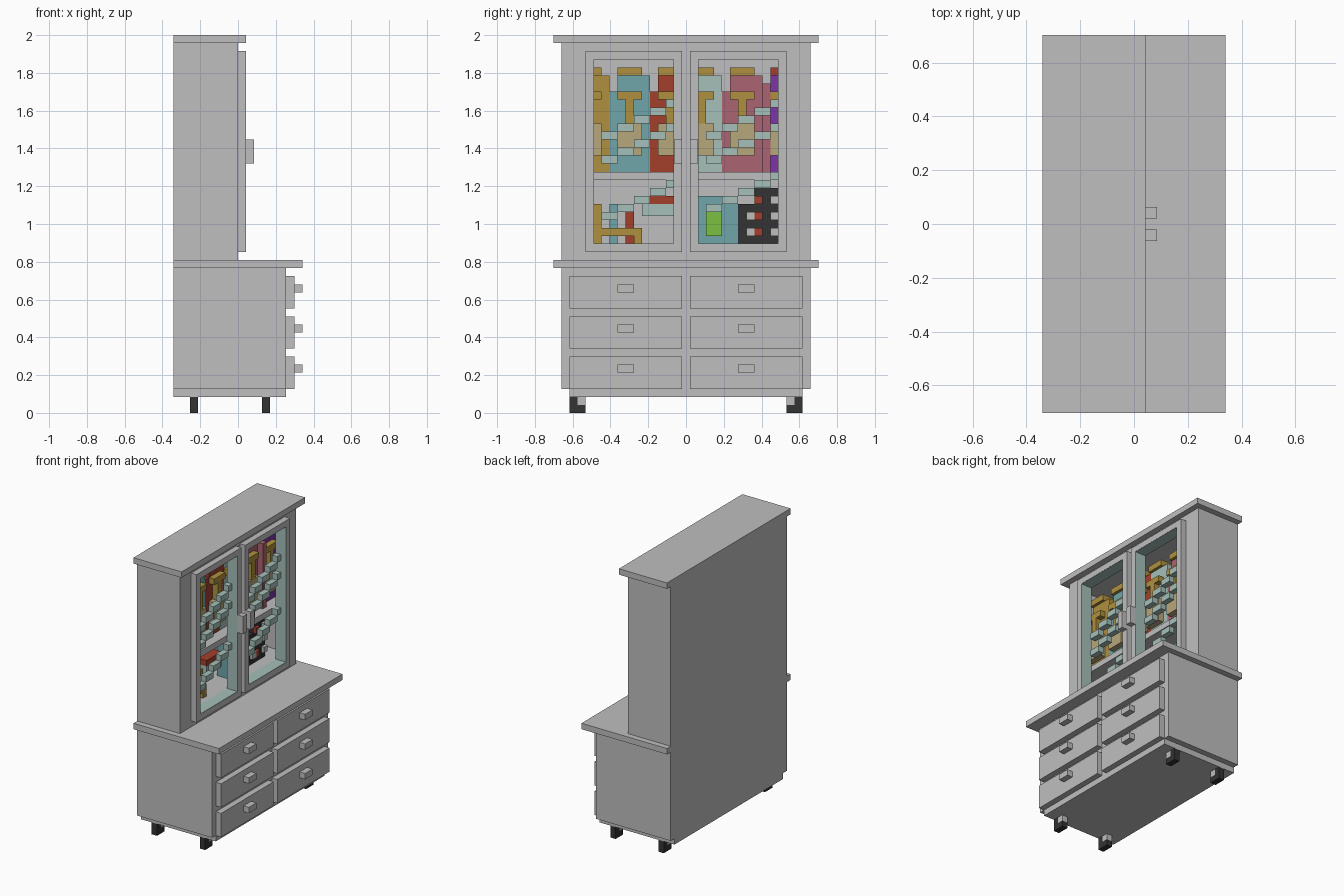
import bpy
import bmesh

cube = bpy.data.objects.get("Cube")
if cube:
    bpy.data.objects.remove(cube, do_unlink=True)

U = 2 / 47  # one block of the modelling grid

COLORS = {
    "grey": (.52, .52, .53), "pale_glass": (.38, .53, .49),
    "gold": (.43, .28, .05), "teal": (.16, .38, .41),
    "red": (.37, .05, .025), "tan": (.47, .39, .2),
    "pink": (.41, .13, .17), "purple": (.2, .035, .38),
    "charcoal": (.033, .033, .033), "green": (.2, .53, .055),
}
MATS = {}
for label, rgb in COLORS.items():
    m = bpy.data.materials.new(label)
    m.use_nodes = True
    m.diffuse_color = (*rgb, 1)
    bsdf = m.node_tree.nodes["Principled BSDF"]
    bsdf.inputs["Base Color"].default_value = (*rgb, 1)
    bsdf.inputs["Roughness"].default_value = .8
    MATS[label] = m


def part(name, color, *boxes):
    """One object from boxes given as (x0, x1, y0, y1, z0, z1) in blocks."""
    bm = bmesh.new()
    for x0, x1, y0, y1, z0, z1 in boxes:
        verts = bmesh.ops.create_cube(bm, size=1)["verts"]
        for v in verts:
            v.co.x = (x1 if v.co.x > 0 else x0) * U
            v.co.y = (y1 if v.co.y > 0 else y0) * U
            v.co.z = (z1 if v.co.z > 0 else z0) * U
    mesh = bpy.data.meshes.new(name)
    bm.to_mesh(mesh)
    bm.free()
    mesh.materials.append(MATS[color])
    obj = bpy.data.objects.new(name, mesh)
    bpy.context.collection.objects.link(obj)
    return obj


def frame(name, color, x0, x1, y0, y1, z0, z1, w):
    """Rectangular frame of border width w around an opening."""
    return part(name, color,
                (x0, x1, y0, y0 + w, z0, z1), (x0, x1, y1 - w, y1, z0, z1),
                (x0, x1, y0 + w, y1 - w, z0, z0 + w),
                (x0, x1, y0 + w, y1 - w, z1 - w, z1))


# Lower chest and tops
part("base_plinth", "grey", (-8, 6, -14.5, 14.5, 2, 3))
part("lower_chest", "grey", (-8, 6, -15.5, 15.5, 3, 18))
part("counter_top", "grey", (-8, 8, -16.5, 16.5, 18, 19))
part("crown_board", "grey", (-8, 1, -16.5, 16.5, 46, 47))

# Hollow upper cupboard
part("cupboard_back", "grey", (-8, -7, -15.5, 15.5, 19, 46))
for side, y in (("right", -15.5), ("left", 14.5)):
    part(side + "_cupboard_wall", "grey", (-7, 0, y, y + 1, 19, 46))
part("cupboard_floor", "grey", (-7, 0, -14.5, 14.5, 19, 21))
part("cupboard_ceiling", "grey", (-7, 0, -14.5, 14.5, 45, 46))
part("cupboard_shelf", "grey", (-7, -1, -14.5, 14.5, 29, 30))
part("cupboard_face_frame", "grey",
     (-1, 0, -14.5, -11.5, 21, 45), (-1, 0, 11.5, 14.5, 21, 45),
     (-1, 0, -1.5, 1.5, 21, 45),
     (-1, 0, -11.5, -1.5, 44, 45), (-1, 0, 1.5, 11.5, 44, 45))

# Doors, drawers and feet on both halves
for side, y in (("right", -12.5), ("left", .5)):
    frame(side + "_door_frame", "grey", 0, 1, y, y + 12, 20, 45, 1)
    frame(side + "_glass_edge", "pale_glass",
          -1, .98, y + 1, y + 11, 21, 44, .06)
    # Stepped glints across the glass
    first = 24 if side == "right" else 25
    steps = []
    for base in (first, 31, 34):
        for k in range(5):
            a = y + 2 + 2 * k
            steps.append((-1, 0, a, min(a + 2, y + 11), base + k, base + k + 1))
    part(side + "_glass_glints", "pale_glass", *steps)

    s = -1 if side == "right" else 1
    a, b = sorted((s * .5, s * 1.5))
    part(side + "_door_handle", "grey", (1, 2, a, b, 31, 34))
    a, b = sorted((s * .5, s * 14.5))
    c, d = sorted((s * 6.5, s * 8.5))
    for i, z in enumerate((3, 8, 13)):
        part(f"{side}_drawer_{i + 1}", "grey", (6, 7, a, b, z, z + 4))
        part(f"{side}_drawer_handle_{i + 1}", "grey", (7, 8, c, d, z + 2, z + 3))

    a, b = sorted((s * 12.5, s * 14.5))
    c, d = sorted((s * 13.5, s * 14.5))
    e, f = sorted((s * 12.5, s * 13.5))
    for end, x in (("back", -6), ("front", 3)):
        part(f"{side}_{end}_foot", "charcoal",
             (x, x + 1, a, b, 0, 1), (x, x + 1, c, d, 1, 2))
        part(f"{side}_{end}_foot_block", "grey", (x, x + 1, e, f, 1, 2))


def doll(name, robe, y):
    """Robed block doll whose middle column starts at y."""
    lo, hi = max(y - 2, -14.5), min(y + 3, 14.5)
    part(name + "_robe", robe, (-5, -3, lo, hi, 30, 40),
         (-5, -3, y - 1, hi, 40, 42))
    part(name + "_trim", "gold", (-5, -2.5, y - 1, y + 2, 42, 43),
         (-3, -2, y - 1, y + 2, 39, 40), (-3, -2, y, y + 1, 36, 39))
    part(name + "_apron", "tan", (-3, -2, y - 1, y + 2, 32, 36))


# Dolls on the upper shelf, five blocks apart
for window, y, robes in (("right", -12.5, ("gold", "teal", "red")),
                         ("left", 1.5, ("pale_glass", "pink", "purple"))):
    for i, robe in enumerate(robes):
        doll(f"{window}_{robe}_doll", robe, y + 5 * i)
part("pink_doll_sleeve", "pink", (-3, -2, 9.5, 10.5, 30, 41))
part("red_hat", "red", (-4, -2, 10.5, 12.5, 42, 43))

# Small chair and chest on the lower right shelf
part("chair_frame", "gold", (-4, -2, -11.5, -10.5, 21, 26),
     (-4, -2, -10.5, -5.5, 22, 23), (-4, -2, -6.5, -5.5, 21, 22),
     (-4, -2, -7.5, -6.5, 25, 26))
part("chair_teal_slat", "teal", (-4, -3, -9.5, -8.5, 21, 26))
part("chair_red_slat", "red", (-4, -3, -7.5, -6.5, 21, 25))
part("small_chest_lid", "red", (-5, -2, -5.5, -1.5, 26, 27))
part("small_chest", "pale_glass", (-5, -2, -5.5, -1.5, 24.5, 26))

# Teal box and dark castle on the lower left shelf
part("teal_box", "teal", (-5, -3, 1.5, 6.5, 21, 27))
part("green_panel", "green", (-3, -2, 2.5, 4.5, 22, 25))
part("castle", "charcoal", (-5, -3, 6.5, 11.5, 21, 26),
     (-5, -3, 8.5, 11.5, 26, 28))
rows = (22, 24, 26)
part("castle_red_lights", "red", *[(-3, -2.5, 8.5, 9.5, z, z + 1) for z in rows])
part("castle_grey_lights", "grey",
     *[(-3, -2.5, 10.5, 11.5, z, z + 1) for z in rows],
     *[(-3, -2.5, 7.5, 8.5, z, z + 1) for z in rows[:2]])
